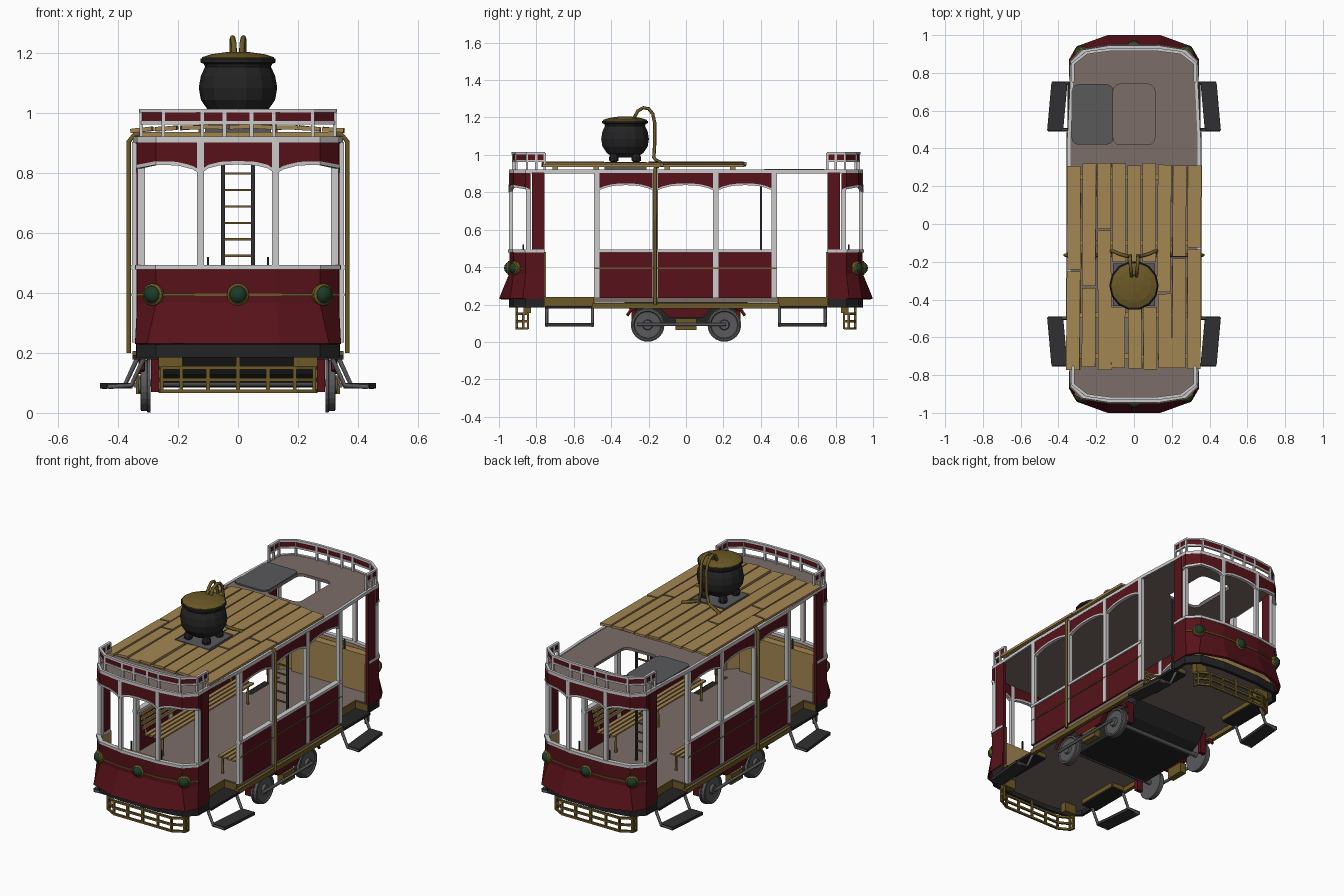
import bpy, bmesh, math, random
from mathutils import Vector, Matrix

if "Cube" in bpy.data.objects:
    bpy.data.objects.remove(bpy.data.objects["Cube"])
random.seed(4)

def mat(name, *c):
    m = bpy.data.materials.new(name)
    m.diffuse_color = (*c, 1)
    m.use_nodes = True
    m.node_tree.nodes["Principled BSDF"].inputs["Base Color"].default_value = m.diffuse_color
    return m
RED = mat("dark_red", .095, .006, .01)
GOLD = mat("brass", .15, .1, .02)
WHITE = mat("pale_trim", .6, .6, .6)
WOOD = mat("wood", .37, .24, .085)
TAUPE = mat("taupe", .2, .155, .14)
BLACK = mat("black", .017, .017, .018)
GREY = mat("dark_grey", .03, .03, .032)
STEEL = mat("steel", .1, .1, .105)
GREEN = mat("green_glass", .012, .045, .02)

def mesh(name, verts, faces, m, solid=0):
    me = bpy.data.meshes.new(name)
    me.from_pydata(verts, [], faces)
    bm = bmesh.new(); bm.from_mesh(me)
    bmesh.ops.recalc_face_normals(bm, faces=bm.faces)
    bm.to_mesh(me); bm.free()
    me.materials.append(m)
    ob = bpy.data.objects.new(name, me)
    bpy.context.collection.objects.link(ob)
    if solid:
        md = ob.modifiers.new("thickness", 'SOLIDIFY')
        md.thickness, md.offset = solid, 0
    return ob

def prism(name, pts, lo, hi, m, axis='z'):
    n = len(pts)
    put = (lambda p, h: (p[0], p[1], h)) if axis == 'z' else (lambda p, h: (h, p[0], p[1]))
    v = [put(p, lo) for p in pts] + [put(p, hi) for p in pts]
    f = [list(range(n)), list(range(n, 2 * n))]
    f += [[i, (i + 1) % n, n + (i + 1) % n, n + i] for i in range(n)]
    return mesh(name, v, f, m)

def box(name, x0, x1, y0, y1, z0, z1, m):
    return prism(name, [(x0, y0), (x1, y0), (x1, y1), (x0, y1)], z0, z1, m)

def strip(name, rows, m, t):
    n = len(rows[0])
    f = [[r * n + i, r * n + i + 1, (r + 1) * n + i + 1, (r + 1) * n + i]
         for r in range(len(rows) - 1) for i in range(n - 1)]
    return mesh(name, [p for r in rows for p in r], f, m, t)

def band(name, pts, z0, z1, m, t):
    return strip(name, [[(x, y, z0) for x, y in pts], [(x, y, z1) for x, y in pts]], m, t)

def tube(name, pts, r, m, res=1):
    cu = bpy.data.curves.new(name, 'CURVE')
    cu.dimensions, cu.bevel_depth, cu.bevel_resolution, cu.use_fill_caps = '3D', r, res, True
    sp = cu.splines.new('POLY'); sp.points.add(len(pts) - 1)
    for q, p in zip(sp.points, pts): q.co = (*p, 1)
    cu.materials.append(m)
    ob = bpy.data.objects.new(name, cu)
    bpy.context.collection.objects.link(ob)
    bpy.ops.object.select_all(action='DESELECT')
    ob.select_set(True); bpy.context.view_layer.objects.active = ob
    bpy.ops.object.convert(target='MESH')
    return ob

def lathe(name, prof, n, loc, m, direction=(0, 0, 1)):
    R = Matrix.Translation(loc) @ Vector((0, 0, 1)).rotation_difference(Vector(direction)).to_matrix().to_4x4()
    v = [R @ Vector((r * math.cos(a), r * math.sin(a), z)) for r, z in prof
         for a in [2 * math.pi * k / n for k in range(n)]]
    f = [[j * n + k, j * n + (k + 1) % n, (j + 1) * n + (k + 1) % n, (j + 1) * n + k]
         for j in range(len(prof) - 1) for k in range(n)]
    f += [list(range(n)), list(range((len(prof) - 1) * n, len(prof) * n))]
    return mesh(name, v, f, m)

def end_line(half, s):  # right half outline of one end -> full outline, facing s*y
    return [(x, s * y) for x, y in half] + [(-x, s * y) for x, y in reversed(half)]

def rounded(x0, x1, y0, y1, r):
    return [(cx + r * math.cos(math.radians(a + b)), cy + r * math.sin(math.radians(a + b)))
            for cx, cy, a in [(x1 - r, y1 - r, 0), (x0 + r, y1 - r, 90), (x0 + r, y0 + r, 180), (x1 - r, y0 + r, 270)]
            for b in (0, 30, 60, 90)]

BODY = [(.33, .76), (.33, .855), (.27, .915), (.125, .938)]
FLARE = [(.337, .76), (.337, .87), (.30, .935), (.14, .993)]
SIDE = [(.343, .49), (.333, .76)]
plan = end_line(SIDE[:1] + BODY, 1) + end_line(SIDE[:1] + BODY, -1)[::-1]

# Floor with door wells, tank and side sills
notch = [(.34, .49), (.25, .49), (.25, .76)] + BODY
prism("floor", end_line(notch, 1) + end_line(notch, -1)[::-1], .212, .24, TAUPE)
prism("tank_under_floor", [(-.33, .212), (-.27, .13), (-.19, .085), (.19, .085), (.27, .13), (.33, .212)], -.25, .25, BLACK, 'x')
for s in (-1, 1):
    box("side_sill", *sorted((s * .33, s * .352)), -.5, .5, .178, .207, GOLD)

# Roof with a hatch opening and a lid laid beside it
roof = prism("roof", plan, .9, .917, TAUPE)
cutter = prism("hatch_cutter", rounded(-.11, .11, .42, .74, .035), .8, 1, TAUPE)
cutter.hide_render = True
md = roof.modifiers.new("hatch", 'BOOLEAN'); md.object = cutter; md.solver = 'EXACT'
bpy.context.view_layer.objects.active = roof
bpy.ops.object.modifier_apply(modifier="hatch")
bpy.data.objects.remove(cutter)
prism("hatch_lid", rounded(-.33, -.11, .42, .74, .035), .917, .925, STEEL)
band("roof_edge", plan + plan[:1], .903, .922, WHITE, .016)

# Both cab ends
for s in (-1, 1):
    P, Q = end_line(BODY, s), end_line(FLARE, s)
    lift = lambda pts, z: [(x, y, z) for x, y in pts]
    strip("cab_apron", [lift(P, .485), lift(P, .365), lift(Q, .23)], RED, .014)
    inner = [(x * .97, y * .985) for x, y in P]
    band("cab_lining", inner, .24, .48, WOOD, .006)
    band("cab_skirt", [(x, y * .999) for x, y in P], .185, .235, BLACK, .02)
    band("cab_belt", P, .478, .494, WHITE, .026)
    band("cab_brass_line", [(x * 1.02, y * 1.008) for x, y in P[1:-1]], .391, .398, GOLD, .008)
    # arched window headers
    for k in (-1, 1):
        arch = [(.33, .835, .815), (.33, .855, .828), (.27, .915, .84), (.2, .926, .838), (.15, .934, .825), (.125, .938, .81)]
        low = [(k * x, s * y, z) for x, y, z in arch]
        strip("side_header", [low, [(x, y, .905) for x, y, z in low]], RED, .014)
        strip("side_header_trim", [[(x, y, z - .012) for x, y, z in low], low], WHITE, .02)
    low = [(x, s * .938, z) for x, z in [(-.125, .81), (-.1, .828), (-.06, .838), (0, .841), (.06, .838), (.1, .828), (.125, .81)]]
    strip("front_header", [low, [(x, y, .905) for x, y, z in low]], RED, .014)
    strip("front_header_trim", [[(x, y, z - .012) for x, y, z in low], low], WHITE, .02)
    for k in (-1, 1):
        box("front_post", k * .125 - .012, k * .125 + .012, s * .936 - .01, s * .936 + .01, .485, .905, WHITE)
        box("corner_post", k * .323 - .012, k * .323 + .012, s * .842 - .014, s * .842 + .014, .485, .905, WHITE)
        box("door_column", k * .328 - .01, k * .328 + .01, s * .79 - .033, s * .79 + .033, .235, .905, RED)
        box("control_lever", k * .1 - .004, k * .1 + .004, s * .87 - .004, s * .87 + .004, .46, .52, BLACK)
    box("driver_console", -.25, .25, *sorted((s * .865, s * .912)), .24, .465, WOOD)
    # lamps
    for x, y, d in [(0, .938, (0, s, 0)), (.28, .91, (.55, s, 0)), (-.28, .91, (-.55, s, 0))]:
        lathe("lamp_ring", [(.037, -.012), (.037, .012), (.03, .018)], 16, (x, s * y, .395), GOLD, d)
        ob = lathe("lamp_glass", [(.031, .01), (.027, .022), (.016, .031), (.004, .034)], 16, (x, s * y, .395), GREEN, d)
        ob.data.shade_smooth()
    # roof railing
    half = [(.323, .755), (.323, .85), (.25, .907), (.12, .924)]
    rail = end_line(half, s)
    band("railing_panel", rail, .97, 1.008, RED, .006)
    band("railing_top", rail, 1.003, 1.015, WHITE, .016)
    band("railing_mid", rail, .963, .974, WHITE, .012)
    for x, y in rail + [(.045, s * .924), (-.045, s * .924), (.323, s * .8), (-.323, s * .8)]:
        box("railing_post", x - .006, x + .006, y - .006, y + .006, .915, 1.01, WHITE)
    # brass fender grid under the end
    F = end_line([(.26, .845), (.255, .87), (.19, .905)], s)
    for z in (.072, .11, .15):
        band("fender_rail", F, z - .006, z + .006, GOLD, .012)
    for x, y in F + [(.1, s * .905), (0, s * .905), (-.1, s * .905)]:
        box("fender_bar", x - .006, x + .006, y - .006, y + .006, .068, .185 if abs(x) < .01 else .155, GOLD)
    for k in (-1, 1):
        box("fender_beam", k * .225 - .04, k * .225 + .04, s * .85 - .02, s * .85 + .02, .155, .212, GOLD)

# Saloon sides, with arched window bays
posts = [-.478, -.165, .16, .472]
for k in (-1, 1):
    X = k * .343
    def slab(name, y0, y1, z0, z1, m, t, off=0):
        box(name, X + k * off - t, X + k * off + t, y0, y1, z0, z1, m)
    slab("side_panel", -.49, .485, .235, .48, RED, .007)
    slab("side_belt", -.49, .485, .478, .494, WHITE, .016)
    slab("side_brass_line", -.49, .485, .391, .398, GOLD, .004, .008)
    for y in posts:
        slab("side_post", y - .015, y + .015, .235, .905, WHITE, .011)
    for a, b in zip(posts, posts[1:]):
        low = [(X, a + (b - a) * t / 8, .815 + .033 * (1 - abs(t / 4 - 1) ** 2.5)) for t in range(9)]
        strip("bay_header", [low, [(x, y, .905) for x, y, z in low]], RED, .014)
        strip("bay_header_trim", [[(x, y, z - .01) for x, y, z in low], low], WHITE, .02)
    # brass pipe down the side
    tube("side_pipe", [(k * .12, -.165, .93), (k * .345, -.165, .93), (k * .365, -.165, .905), (k * .365, -.165, .2)], .009, GOLD)
    # slatted bench
    for i in range(4):
        x = k * (.2 + i * .03)
        box("bench_slat", x - .011, x + .011, -.46, .42, .345, .355, WOOD)
    for i in range(4):
        z, x = .375 + i * .027, k * (.312 + i * .005)
        box("bench_back_slat", x - .005, x + .005, -.46, .42, z, z + .018, WOOD)
    for y in (-.43, -.02, .38):
        tube("bench_leg", [(k * .2, y, .24), (k * .2, y, .34), (k * .31, y, .34), (k * .33, y, .47)], .008, GOLD)
    # door wells and hanging steps
    for s in (-1, 1):
        box("door_riser", *sorted((k * .245, k * .255)), *sorted((s * .49, s * .755)), .185, .24, GOLD)
        for y in (.49, .757):
            box("door_well_side", *sorted((k * .25, k * .335)), s * y - .004, s * y + .004, .185, .235, GOLD)
        box("door_well_tread", *sorted((k * .25, k * .352)), *sorted((s * .49, s * .755)), .178, .193, BLACK)
        prism("step_tread", [(k * .375, s * .495), (k * .46, s * .495), (k * .437, s * .75), (k * .352, s * .75)], .082, .1, GREY)
        for y, d in ((.5, 0), (.745, .022)):
            tube("step_hanger", [(k * (.335 - d), s * y, .185), (k * (.378 - d), s * y, .092), (k * (.455 - d), s * y, .087)], .009, STEEL)
    # wheels, coupling rod and truck frame
    for y in (-.205, .205):
        lathe("wheel", [(.02, -.02), (.09, -.02), (.09, -.01), (.085, -.008), (.085, .012), (.075, .014), (.07, .008),
                        (.028, .006), (.024, .02), (.01, .02)], 24, (k * .312, y, .091), STEEL, (k, 0, 0))
        e = 1 if y > 0 else -1
        tube("wheel_guard", [(k * .32, e * t, z) for t, z in [(.315, .14), (.295, .17), (.25, .188), (.1, .188)]], .009, RED)
        box("brake_block", *sorted((k * .25, k * .29)), e * .28 - .012, e * .28 + .012, .07, .2, RED)
    tube("coupling_rod", [(k * .343, -.26, .093), (k * .343, .215, .093)], .009, STEEL)
    prism("truck_plate", [(-.14, .185), (-.09, .13), (.09, .13), (.14, .185)], k * .32 - .012, k * .32 + .012, RED, 'x')
    box("axle_box", k * .32 - .02, k * .32 + .02, -.055, .055, .063, .125, GOLD)
    box("ladder_rail", k * .05 - .006, k * .05 + .006, .395, .407, .24, .9, GREY)
for y in (-.205, .205):
    tube("axle", [(-.31, y, .1), (.31, y, .1)], .014, STEEL)
for i in range(11):
    box("ladder_rung", -.05, .05, .397, .405, .3 + i * .055, .308 + i * .055, GOLD)

# Roof planks, slightly arched across, leaving a gap for the stove plate
for i in range(9):
    x = -.317 + i * .0795
    e0, e1 = -.76 + random.uniform(-.02, .01), .315 + random.uniform(-.01, .01)
    cut = random.uniform(-.45, .05)
    runs = [(e0, -.44), (-.2, e1)] if 2 < i < 6 else [(e0, cut), (cut + .01, e1)]
    for a, b in runs:
        ob = box("roof_plank", -.036, .036, a, b, -.007, .007, WOOD)
        ob.location = (x, 0, .955 - .1 * x * x)
        ob.rotation_euler = (0, .22 * x + random.uniform(-.06, .06), random.uniform(-.01, .01))
for y in (-.7, -.48, -.1, .25):
    box("plank_batten", -.33, .33, y - .015, y + .015, .916, .938, WOOD)
box("stove_plate", -.11, .11, -.435, -.21, .917, .962, STEEL)

# Cauldron with lid, feet and hoses
C = (0, -.326, 0)
lathe("cauldron", [(.06, .985), (.1, 1.01), (.124, 1.045), (.131, 1.085), (.124, 1.125), (.11, 1.155), (.114, 1.165),
                   (.126, 1.17), (.126, 1.182), (.1, 1.184)], 14, C, BLACK)
lathe("cauldron_lid", [(.12, 1.18), (.12, 1.187), (.09, 1.197), (.04, 1.204), (.01, 1.205)], 14, C, GOLD)
for a in range(4):
    t = math.radians(45 + 90 * a)
    lathe("cauldron_foot", [(.012, .96), (.024, .968), (.026, .985), (.018, 1.005), (.01, 1.01)], 8,
          (.085 * math.cos(t), -.326 + .085 * math.sin(t), 0), BLACK)
for k in (-1, 1):
    tube("hose", [(k * .012, -.278, 1.195), (k * .014, -.258, 1.235), (k * .018, -.228, 1.252), (k * .02, -.2, 1.247),
                  (k * .02, -.178, 1.22), (k * .018, -.167, 1.17), (k * .02, -.168, 1.05), (k * .03, -.172, .985),
                  (k * .075, -.16, .972), (k * .12, -.14, .965), (k * .125, -.155, .93)], .009, GOLD, 2)
